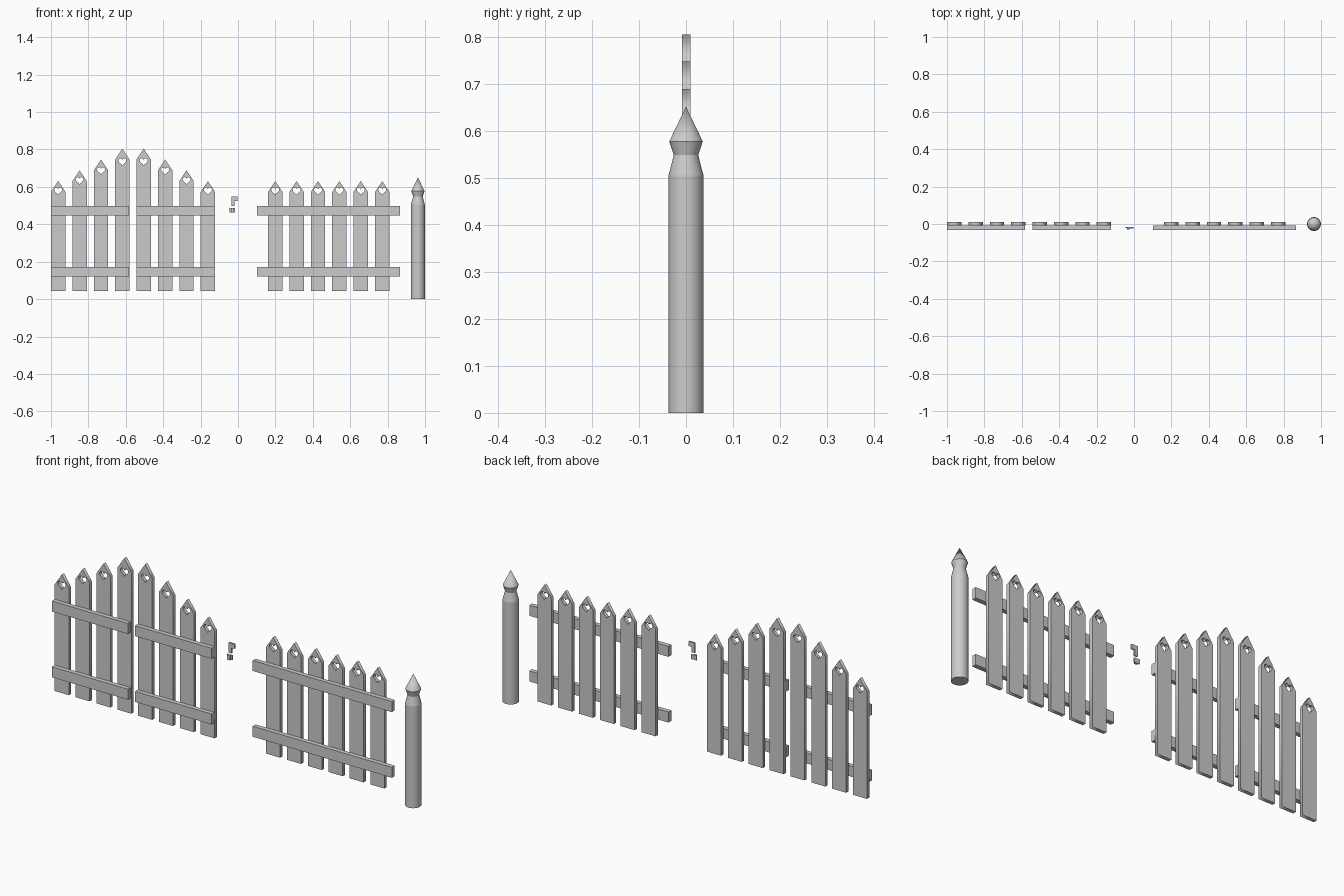
import bpy
import bmesh
from math import sin, cos, pi

if "Cube" in bpy.data.objects:
    bpy.data.objects.remove(bpy.data.objects["Cube"], do_unlink=True)

GREY = (0.6, 0.6, 0.6, 1)
wood = bpy.data.materials.new("plain grey")
wood.use_nodes = True
wood.diffuse_color = GREY
wood.node_tree.nodes["Principled BSDF"].inputs["Base Color"].default_value = GREY

BOTTOM, HALF_WIDTH, POINT = 0.043, 0.0385, 0.058
PICKET_DEPTH = 0.009


def activate(obj):
    bpy.ops.object.select_all(action='DESELECT')
    obj.select_set(True)
    bpy.context.view_layer.objects.active = obj


def link(name, data):
    obj = bpy.data.objects.new(name, data)
    bpy.context.collection.objects.link(obj)
    data.materials.append(wood)
    return obj


def box(name, x0, x1, y0, y1, z0, z1):
    mesh = bpy.data.meshes.new(name)
    bm = bmesh.new()
    bmesh.ops.create_cube(bm, size=1)
    bmesh.ops.scale(bm, vec=(x1 - x0, y1 - y0, z1 - z0), verts=bm.verts)
    bmesh.ops.translate(bm, vec=((x0 + x1) / 2, (y0 + y1) / 2, (z0 + z1) / 2), verts=bm.verts)
    bm.to_mesh(mesh)
    bm.free()
    return link(name, mesh)


def plate(name, outlines, x, y, half_depth):
    """Extruded upright plate; outlines after the first become holes."""
    curve = bpy.data.curves.new(name, 'CURVE')
    curve.dimensions = '2D'
    curve.fill_mode = 'BOTH'
    curve.extrude = half_depth
    for outline in outlines:
        spline = curve.splines.new('POLY')
        spline.points.add(len(outline) - 1)
        for point, (px, pz) in zip(spline.points, outline):
            point.co = (px, pz, 0, 1)
        spline.use_cyclic_u = True
    obj = link(name, curve)
    obj.location = (x, y, 0)
    obj.rotation_euler = (pi / 2, 0, 0)
    activate(obj)
    bpy.ops.object.convert(target='MESH')
    return obj


def heart(z, scale=0.00135, steps=28):
    ts = [2 * pi * i / steps for i in range(steps)]
    return [(scale * 16 * sin(t) ** 3,
             z + scale * (13 * cos(t) - 5 * cos(2 * t) - 2 * cos(3 * t) - cos(4 * t)))
            for t in ts]


def picket(name, x, top, heart_drop):
    w = HALF_WIDTH
    outline = [(-w, BOTTOM), (w, BOTTOM), (w, top - POINT), (0, top), (-w, top - POINT)]
    plate(name, [outline, heart(top - heart_drop)], x, 0.0005, PICKET_DEPTH)


def rails(name, x0, x1):
    for level, z in (("lower", 0.12), ("upper", 0.446)):
        box(f"{name}_{level}_rail", x0, x1, -0.031, -0.0085, z, z + 0.052)


# Two gate leaves whose pickets rise towards the middle
SPACING = 0.1144
for i in range(8):
    step = min(i, 7 - i)
    picket(f"gate_picket_{i + 1}", -0.9615 + i * SPACING,
           0.631 + step * 0.0577, (0.052, 0.053, 0.059, 0.068)[step])
rails("right_gate", -1.0, -0.583)
rails("left_gate", -0.543, -0.123)

# Level fence panel
for i in range(6):
    picket(f"fence_picket_{i + 1}", 0.199 + i * SPACING, 0.631, 0.052)
rails("fence", 0.102, 0.866)

# Gate latch: angled hook above a small stepped keeper
hook = [(-0.035, 0.498), (-0.019, 0.498), (-0.019, 0.525),
        (-0.003, 0.525), (-0.003, 0.548), (-0.035, 0.548)]
plate("latch_hook", [hook], 0, -0.021, 0.004)
box("latch_keeper_plate", -0.046, -0.016, -0.021, -0.017, 0.464, 0.487)
box("latch_keeper_loop", -0.038, -0.024, -0.03, -0.019, 0.464, 0.487)

# Turned round post with a pointed cap
profile = [(0.037, 0), (0.037, 0.505), (0.026, 0.548), (0.0355, 0.577)]
SIDES = 32
bm = bmesh.new()
rings = [[bm.verts.new((r * cos(2 * pi * i / SIDES), r * sin(2 * pi * i / SIDES), z))
          for i in range(SIDES)] for r, z in profile]
tip = bm.verts.new((0, 0, 0.651))
bm.faces.new(rings[0][::-1])
for i in range(SIDES):
    j = (i + 1) % SIDES
    for low, high in zip(rings, rings[1:]):
        bm.faces.new((low[i], low[j], high[j], high[i]))
    bm.faces.new((rings[-1][i], rings[-1][j], tip))
mesh = bpy.data.meshes.new("round_post")
bm.to_mesh(mesh)
bm.free()
post = link("round_post", mesh)
post.location.x = 0.962
activate(post)
bpy.ops.object.shade_smooth_by_angle(angle=0.21)
